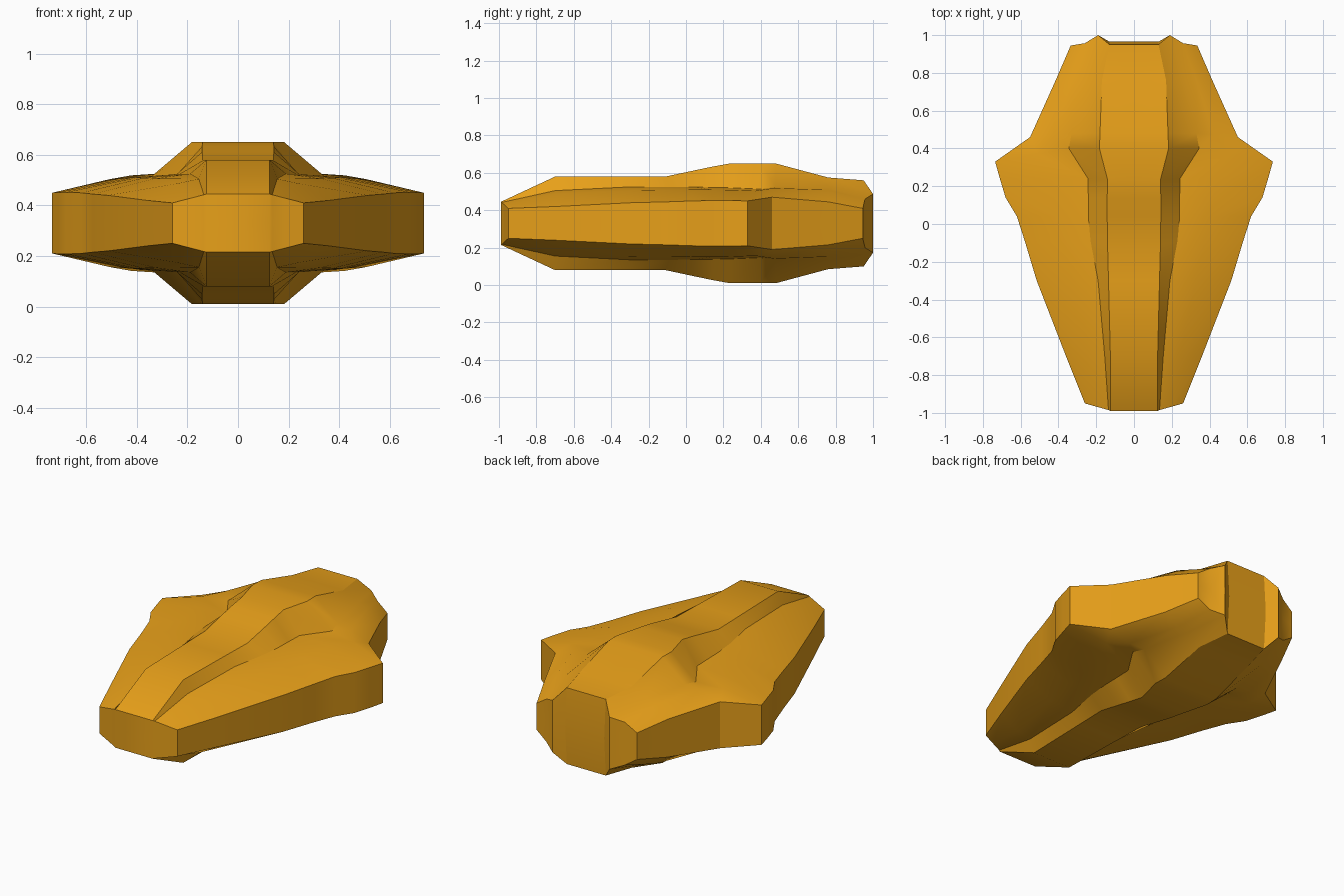
import bpy, bmesh
from mathutils import Vector

if "Cube" in bpy.data.objects:
    bpy.data.objects.remove(bpy.data.objects["Cube"])

MID = 0.33  # height of the horizontal symmetry plane

# Cross-sections from front to back: ridge edge, ridge foot, (optional shoulder), rim
SECTIONS = [
    [(.125, -.99, .445), (.135, -.985, .442), (.26, -.95, .41)],
    [(.125, -.70, .58), (.155, -.70, .505), (.36, -.70, .42)],
    [(.135, -.30, .58), (.19, -.30, .525), (.515, -.30, .44)],
    [(.14, -.11, .58), (.23, -.09, .525), (.575, -.10, .445)],
    [(.142, .04, .612), (.242, .04, .524), (.62, .04, .45)],
    [(.142, .14, .633), (.242, .14, .522), (.68, .14, .452)],
    [(.14, .235, .65), (.243, .24, .52), (.71, .24, .452)],
    [(.183, .40, .65), (.345, .40, .513), (.735, .33, .45)],
    [(.18, .48, .65), (.33, .48, .525), (.55, .46, .47)],
    [(.17, .76, .575), (.27, .76, .525), (.415, .76, .445)],
    [(.13, .95, .56), (.19, 1.0, .487), (.26, .957, .46), (.335, .945, .41)],
]


def section(row, is_end):
    pts = [Vector(p) for p in row]
    if len(pts) == 3:  # shoulder, slightly bulged between foot and rim
        shoulder = pts[1].lerp(pts[2], .42)
        if not is_end:
            shoulder.z += .017
        pts.insert(2, shoulder)
    pts.insert(0, Vector((0, pts[0].y, pts[0].z)))
    for p in pts:
        p.z -= MID
    return pts


# Upper right quarter of the hull
bm = bmesh.new()
last = len(SECTIONS) - 1
grid = []
for i, row in enumerate(SECTIONS):
    pts = section(row, i in (0, last))
    side = Vector((pts[-1].x, pts[-1].y, 0))
    grid.append([bm.verts.new(p) for p in pts + [side]])
for a, b in zip(grid, grid[1:]):
    for k in range(5):
        bm.faces.new((a[k], a[k + 1], b[k + 1], b[k]))

# Front and rear caps
for end, flip in ((grid[0], True), (grid[-1], False)):
    low = [bm.verts.new((v.co.x, v.co.y, 0)) for v in end[:4]] + [end[5]]
    if not flip:  # hollow centre of the rear face
        low[0].co.y = low[1].co.y = .965
    for k in range(4):
        f = (end[k], end[k + 1], low[k + 1], low[k])
        bm.faces.new(f[::-1] if flip else f)

mesh = bpy.data.meshes.new("hull")
bm.to_mesh(mesh)
bm.free()
hull = bpy.data.objects.new("hull", mesh)
bpy.context.collection.objects.link(hull)
hull.location.z = MID
bpy.context.view_layer.objects.active = hull
hull.select_set(True)

# Mirror left-right and top-bottom
mod = hull.modifiers.new("mirror", 'MIRROR')
mod.use_axis = (True, False, True)
bpy.ops.object.modifier_apply(modifier=mod.name)
bm = bmesh.new()
bm.from_mesh(hull.data)
bmesh.ops.recalc_face_normals(bm, faces=bm.faces)
bm.to_mesh(hull.data)
bm.free()
bpy.ops.object.shade_smooth_by_angle(angle=.5)

mat = bpy.data.materials.new("orange")
mat.diffuse_color = (.8, .35, .01, 1)
mat.use_nodes = True
mat.node_tree.nodes["Principled BSDF"].inputs["Base Color"].default_value = mat.diffuse_color
hull.data.materials.append(mat)
